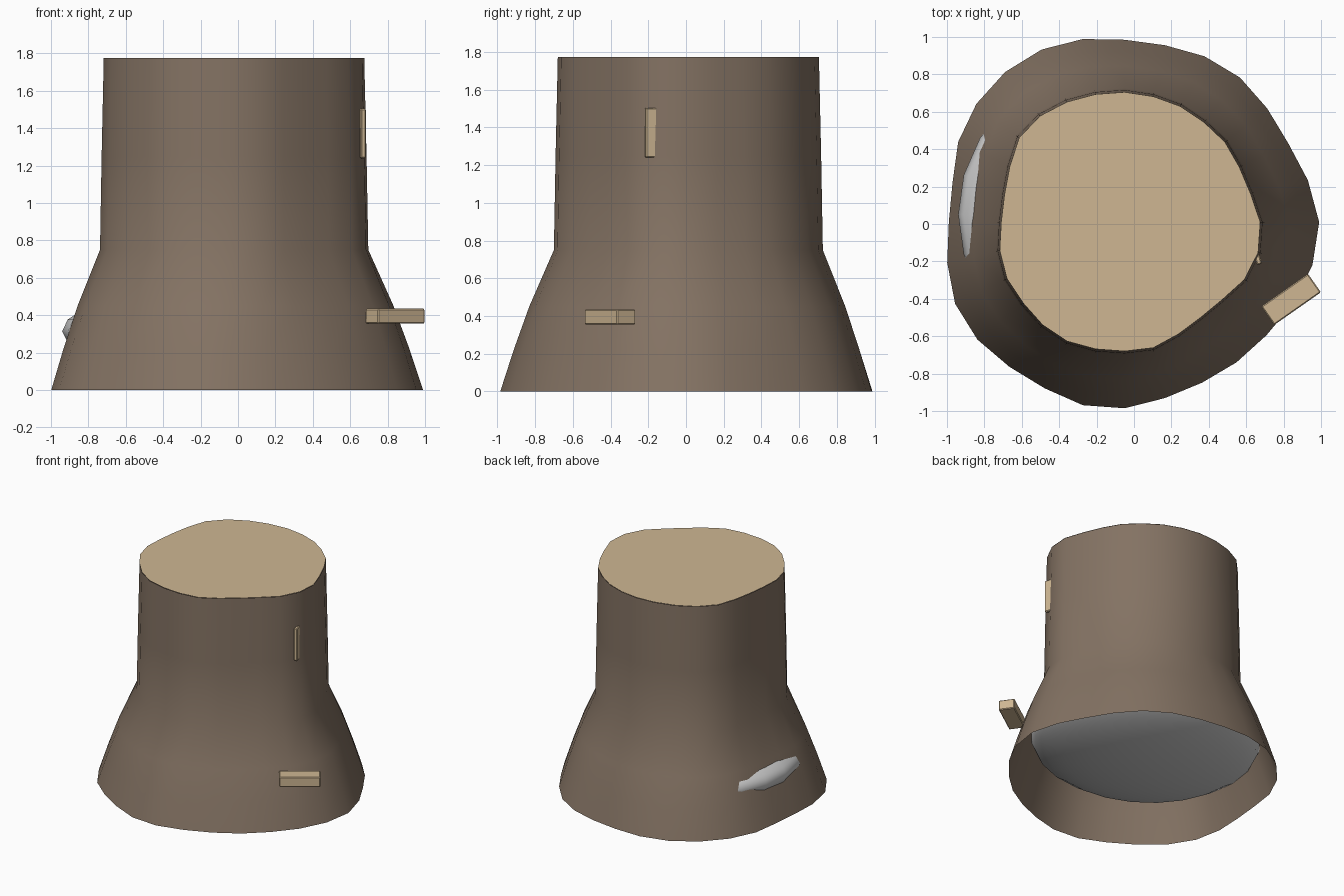
import bpy, bmesh
from math import pi, cos, sin, radians

if "Cube" in bpy.data.objects:
    bpy.data.objects.remove(bpy.data.objects["Cube"])

CX, CY, N = -0.05, 0.01, 28

# Irregular outline radii, anticlockwise from +x
BASE = [1.04, 1.005, .971, .975, .989, .984, .97, .975, 1.004, 1.024, 1.026, 1.014, .988, .944,
        .94, .973, 1.006, 1.007, .989, .986, 1.004, .995, .965, .953, .959, .97, 1.0, 1.03]
TOP = [.725, .69, .68, .686, .682, .687, .689, .695, .701, .713, .726, .722, .682, .659,
       .66, .685, .698, .694, .703, .707, .696, .69, .689, .664, .652, .666, .71, .732]


def material(name, rgb):
    m = bpy.data.materials.new(name)
    m.diffuse_color = (*rgb, 1)
    m.use_nodes = True
    m.node_tree.nodes["Principled BSDF"].inputs["Base Color"].default_value = m.diffuse_color
    return m


bark_mat = material("bark", (0.23, 0.17, 0.125))
wood_mat = material("cut_wood", (0.62, 0.47, 0.29))


def ring(bm, z, flare, scale):
    """One outline ring, blended between the top and base outlines."""
    verts = []
    for k in range(N):
        r = BASE[k] * flare + TOP[k] * scale * (1 - flare)
        a = 2 * pi * k / N
        verts.append(bm.verts.new((CX + r * cos(a), CY + r * sin(a), z)))
    return verts


def finish(bm, name, mat=None, smooth=False):
    me = bpy.data.meshes.new(name)
    bm.to_mesh(me)
    bm.free()
    ob = bpy.data.objects.new(name, me)
    bpy.context.collection.objects.link(ob)
    if mat:
        me.materials.append(mat)
    for p in me.polygons:
        p.use_smooth = smooth
    return ob


# Bark: open shell flaring towards the roots
bm = bmesh.new()
levels = [(0, 1, 1.03), (.22, .75, 1.03), (.45, .46, 1.03), (.75, 0, 1.03),
          (1.25, 0, 1.017), (1.775, 0, 1)]
rings = [ring(bm, *lv) for lv in levels]
for lo, hi in zip(rings, rings[1:]):
    for k in range(N):
        j = (k + 1) % N
        bm.faces.new((lo[k], lo[j], hi[j], hi[k]))
finish(bm, "stump_bark", bark_mat, True)

# Cut top surface
bm = bmesh.new()
bm.faces.new(ring(bm, 1.777, 0, 1))
finish(bm, "cut_top", wood_mat)

# Stone inside the hollow base, poking out at the left
bm = bmesh.new()
bmesh.ops.create_uvsphere(bm, u_segments=24, v_segments=12, radius=1)
stone = finish(bm, "hollow_stone", None, True)
stone.scale = (.87, .82, .24)
stone.location = (-.07, .05, .315)


# Wooden slivers sticking out of the bark
def sliver(name, loc, size, turn):
    bm = bmesh.new()
    bmesh.ops.create_cube(bm, size=1)
    bmesh.ops.scale(bm, vec=size, verts=bm.verts)
    bmesh.ops.bevel(bm, geom=bm.edges[:], offset=.006, segments=1, affect='EDGES')
    ob = finish(bm, name, wood_mat)
    ob.location = loc
    ob.rotation_euler.z = radians(turn)


sliver("root_peg", (.84, -.403, .395), (.305, .121, .08), 35)
sliver("side_splinter", (.662, -.185, 1.372), (.028, .065, .265), 17)
